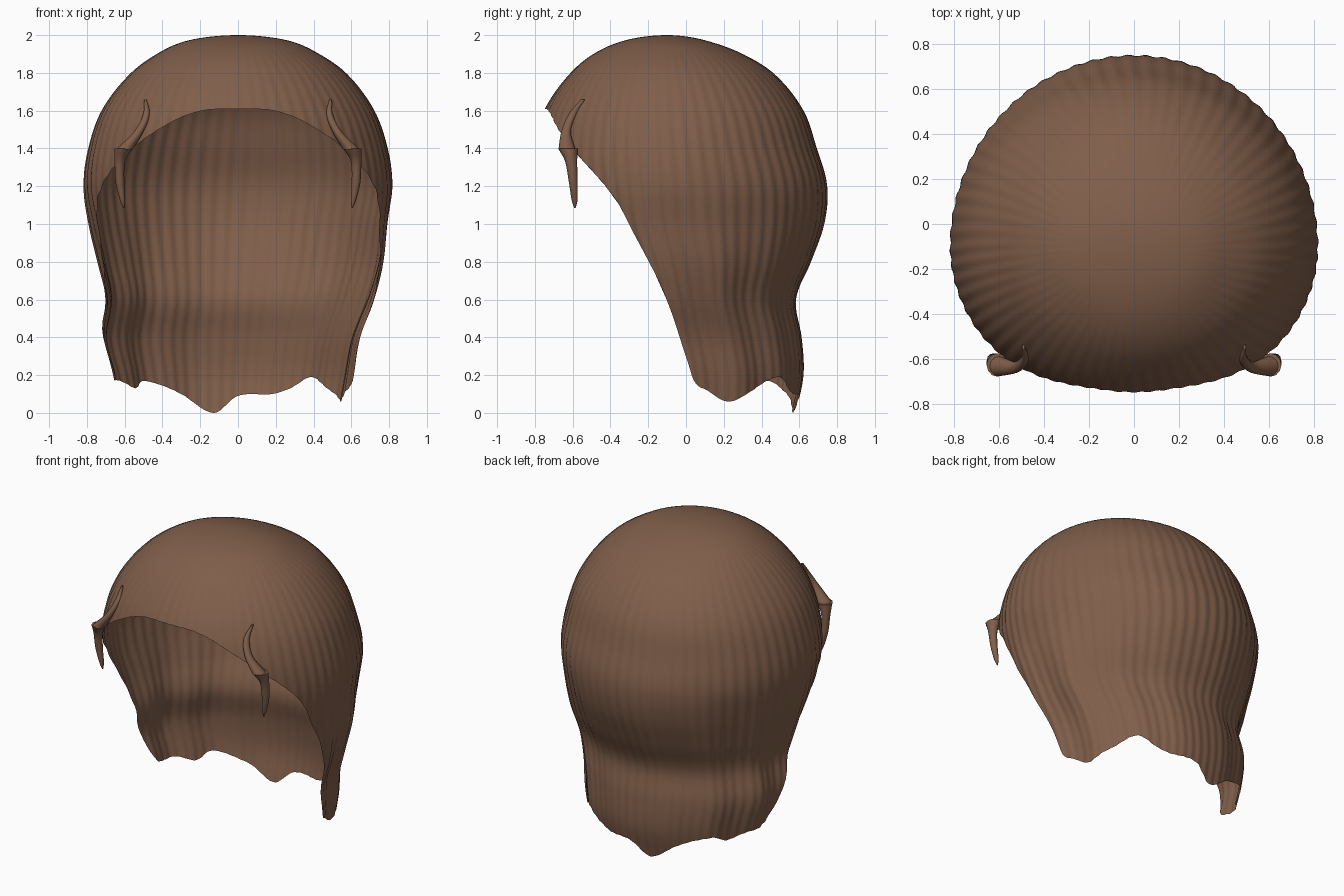
import bpy, bmesh, math

if "Cube" in bpy.data.objects:
    bpy.data.objects.remove(bpy.data.objects["Cube"])

hair = bpy.data.materials.new("brown_hair")
hair.diffuse_color = (0.215, 0.112, 0.068, 1)
hair.use_nodes = True
hair.node_tree.nodes["Principled BSDF"].inputs["Base Color"].default_value = hair.diffuse_color


def spline(keys, x):
    """Smooth interpolation through (position, value) keys."""
    n = len(keys)
    if x <= keys[0][0]:
        return keys[0][1]
    if x >= keys[-1][0]:
        return keys[-1][1]
    i = max(k for k in range(n - 1) if keys[k][0] <= x)

    def slope(k):
        a, b = keys[max(k - 1, 0)], keys[min(k + 1, n - 1)]
        return (b[1] - a[1]) / (b[0] - a[0])
    (x0, y0), (x1, y1) = keys[i], keys[i + 1]
    h = x1 - x0
    t = (x - x0) / h
    return (y0 * (1 + 2 * t) * (1 - t) ** 2 + slope(i) * h * t * (1 - t) ** 2
            + y1 * t * t * (3 - 2 * t) + slope(i + 1) * h * t * t * (t - 1))


def profile(heights, values):
    # keyed by sqrt of the depth below the crown, so the dome is round on top
    return [(math.sqrt(2 - z), v) for z, v in zip(heights, values)]


H = (2, 1.97, 1.9, 1.8, 1.6, 1.4, 1.2, 1.0, 0.8, 0.6, 0.4, 0.2, 0)
LEFT = profile(H, (0, .27, .43, .565, .72, .79, .815, .785, .735, .69, .715, .665, .62))
RIGHT = profile(H, (0, .27, .43, .57, .72, .79, .815, .79, .765, .71, .635, .60, .57))
FRONT = profile(H, (0, .23, .39, .51, .65, .71, .70, .64, .60, .55, .5, .5, .5))
BACK = profile(H, (-.1, .11, .30, .46, .62, .69, .745, .73, .66, .58, .61, .62, .58))
MIDDLE = profile(H, (-.1, -.1, -.1, -.1, -.1, -.1, -.1, -.1, -.06, -.03, 0, .03, .03))

# Hem height by angle: 0 front, 90 right, 180 back, 270 left
face = [(0, 1.61), (15, 1.60), (28, 1.54), (49, 1.36), (68, 1.10), (77, .80), (83, .58)]
HEM = face + [(88, .30), (91, .17), (98, .12), (110, .06), (122, .11), (140, .19),
              (152, .13), (162, .10), (180, .09), (192, 0.0), (208, .10), (228, .17),
              (238, .13), (250, .17), (262, .18), (269, .24)]
HEM += [(360 - a, z) for a, z in reversed(face)]


def scalp(deg, z):
    th = math.radians(deg)
    p = math.sqrt(max(2 - z, 0))
    s, c = math.sin(th), math.cos(th)
    mid = spline(MIDDLE, p)
    wide = spline(RIGHT if s > 0 else LEFT, p)
    deep = spline(FRONT, p) if c > 0 else spline(BACK, p) - mid
    # fine strands everywhere, broader locks toward the hem
    low = min(max((1.2 - z) / 0.7, 0), 1)
    grow = min(p / 0.8, 1)
    k = 1 + grow * 0.004 * math.sin(64 * th + 5 * z)
    k += low * abs(s) * 0.022 * math.sin(13 * th + 2.5 * z)
    return (wide * s * k, mid - deep * c * k, z)


# Hair shell: an open sheet from the crown down to the wavy hem
COLS, ROWS = 360, 90
bm = bmesh.new()
crown = bm.verts.new((0, -0.1, 2))
rings = []
for r in range(1, ROWS + 1):
    drop = 1 - math.cos(math.pi / 2 * r / ROWS)
    ring = []
    for i in range(COLS):
        deg = 360 * i / COLS
        hem = max(spline(HEM, deg), 0)
        ring.append(bm.verts.new(scalp(deg, 2 - (2 - hem) * drop)))
    rings.append(ring)
for i in range(COLS):
    j = (i + 1) % COLS
    bm.faces.new((rings[0][i], rings[0][j], crown))
    for up, lo in zip(rings, rings[1:]):
        bm.faces.new((lo[i], lo[j], up[j], up[i]))


def finish(name, bm, angle):
    me = bpy.data.meshes.new(name)
    bm.to_mesh(me)
    bm.free()
    me.materials.append(hair)
    ob = bpy.data.objects.new(name, me)
    bpy.context.collection.objects.link(ob)
    bpy.ops.object.select_all(action='DESELECT')
    ob.select_set(True)
    bpy.context.view_layer.objects.active = ob
    bpy.ops.object.shade_smooth_by_angle(angle=math.radians(angle))


finish("hair_shell", bm, 60)


def lock(name, side, stations):
    """Tapered strand from stations (x, y, z, x radius, y radius)."""
    keys = [[(i, s[k]) for i, s in enumerate(stations)] for k in range(5)]
    steps, n = 6 * (len(stations) - 1), 12
    bm = bmesh.new()
    loops = []
    for k in range(steps + 1):
        x, y, z, rx, ry = (spline(key, k / 6) for key in keys)
        loops.append([bm.verts.new((side * (x + rx * math.cos(a)), y + ry * math.sin(a), z))
                      for a in (2 * math.pi * i / n for i in range(n))])
    for a, b in zip(loops, loops[1:]):
        for i in range(n):
            bm.faces.new((a[i], a[(i + 1) % n], b[(i + 1) % n], b[i]))
    bm.faces.new(loops[0])
    bm.faces.new(loops[-1])
    bmesh.ops.recalc_face_normals(bm, faces=bm.faces)
    finish(name, bm, 50)


# Temple locks: a root lying on the scalp and a hanging spike, on both sides
for side, label in ((1, "right"), (-1, "left")):
    lock(label + "_lock_root", side, [
        (.49, -.545, 1.66, .006, .012), (.485, -.60, 1.58, .018, .022),
        (.525, -.635, 1.49, .025, .025), (.60, -.63, 1.395, .045, .045)])
    lock(label + "_lock_spike", side, [
        (.605, -.625, 1.40, .048, .052), (.625, -.608, 1.33, .028, .032),
        (.625, -.597, 1.22, .023, .023), (.612, -.59, 1.13, .014, .016),
        (.605, -.588, 1.085, .003, .004)])
